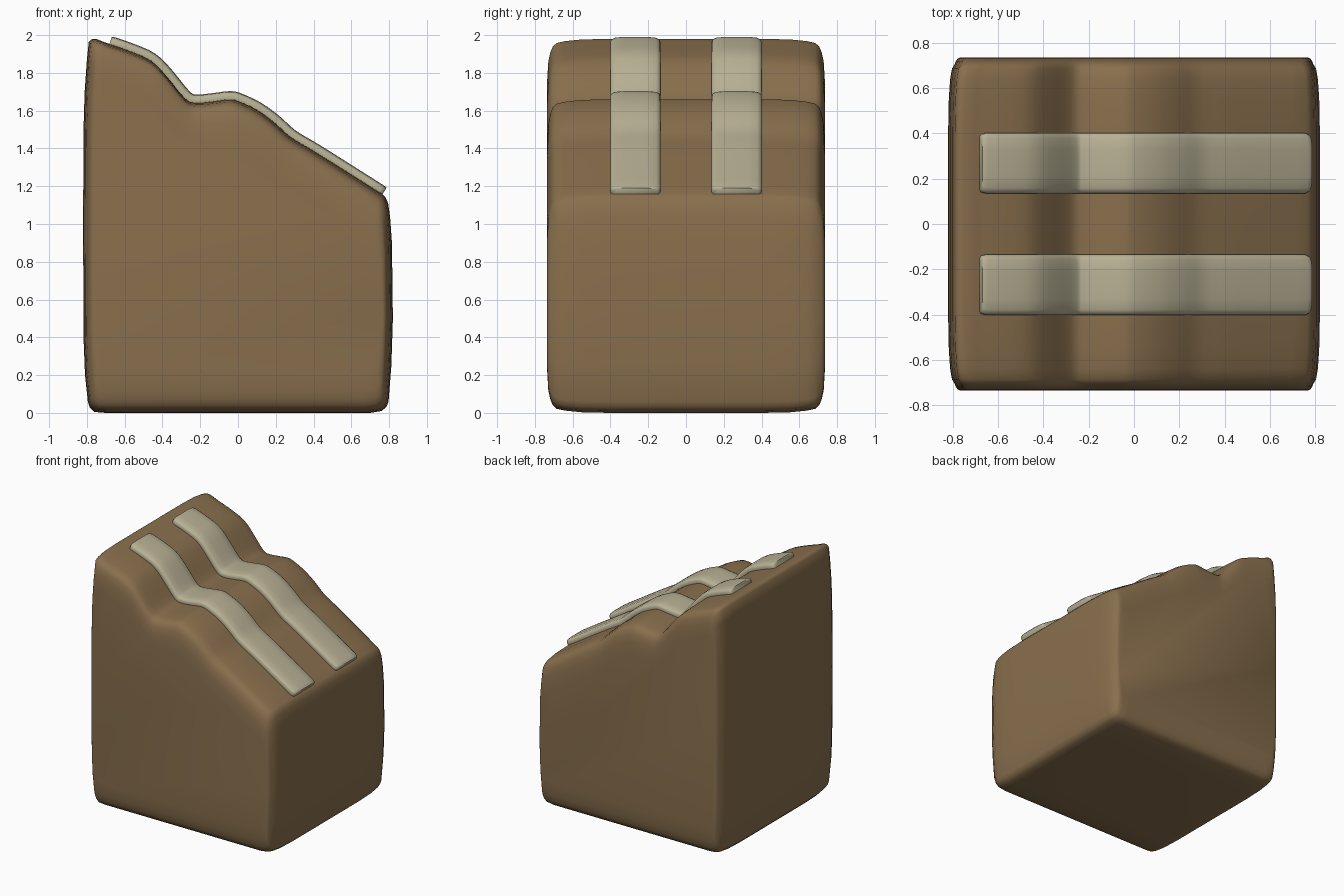
import bpy, bmesh
from mathutils import Vector

if "Cube" in bpy.data.objects:
    bpy.data.objects.remove(bpy.data.objects["Cube"])

# Wavy sloping top line (x, z), high end to low end
TOP = [(-.70, 1.96), (-.57, 1.915), (-.46, 1.865), (-.38, 1.785), (-.28, 1.665),
       (-.22, 1.643), (-.13, 1.65), (-.05, 1.66), (0, 1.652), (.1, 1.605),
       (.19, 1.54), (.28, 1.46), (.4, 1.388), (.58, 1.275), (.765, 1.158)]


def smooth_path(pts, n):
    """Catmull-Rom resampling of an open path."""
    p = [Vector(q) for q in pts]
    p = [2 * p[0] - p[1]] + p + [2 * p[-1] - p[-2]]
    out = []
    for a, b, c, d in zip(p, p[1:], p[2:], p[3:]):
        for i in range(n):
            t = i / n
            out.append(.5 * (2 * b + (c - a) * t + (2 * a - 5 * b + 4 * c - d) * t * t
                             + (3 * b - a - 3 * c + d) * t ** 3))
    return out + [p[-2]]


def material(name, rgb):
    m = bpy.data.materials.new(name)
    m.diffuse_color = (*rgb, 1)
    m.use_nodes = True
    m.node_tree.nodes["Principled BSDF"].inputs["Base Color"].default_value = m.diffuse_color
    return m


def loft(name, rings, mat, angle):
    """Skin closed rings of points and cap both ends."""
    bm = bmesh.new()
    vs = [[bm.verts.new(p) for p in r] for r in rings]
    for a, b in zip(vs, vs[1:]):
        for i in range(len(a)):
            j = (i + 1) % len(a)
            bm.faces.new((a[i], a[j], b[j], b[i]))
    bm.faces.new(vs[0])
    bm.faces.new(vs[-1])
    bmesh.ops.recalc_face_normals(bm, faces=bm.faces)
    me = bpy.data.meshes.new(name)
    bm.to_mesh(me)
    bm.free()
    ob = bpy.data.objects.new(name, me)
    bpy.context.collection.objects.link(ob)
    me.materials.append(mat)
    bpy.context.view_layer.objects.active = ob
    ob.select_set(True)
    bpy.ops.object.shade_smooth_by_angle(angle=angle)
    ob.select_set(False)
    return ob


brown = material("brown", (.25, .16, .075))
cream = material("cream", (.48, .44, .30))
path = smooth_path(TOP, 3)

# Body: side profile with slightly bulging ends, lofted across y with rounded edges
profile = [(-.76, .005), (-.785, .03), (-.795, .06), (-.81, .2), (-.818, .4), (-.82, 1),
           (-.818, 1.5), (-.812, 1.7), (-.80, 1.87), (-.79, 1.965), (-.775, 1.978), (-.75, 1.98)]
profile += [tuple(p) for p in path]
profile += [(.78, 1.143), (.795, 1.11), (.805, 1.04), (.815, .9), (.82, .5), (.812, .25),
            (.797, .06), (.785, .03), (.76, .01), (.7, 0), (-.7, 0)]
slices = [(.735, .055, .22), (.729, .042, .12), (.718, .034, .07), (.705, .029, .04),
          (.685, .017, .022), (.64, .009, .012), (.55, .003, .003), (.4, 0, 0)]
slices = [(-y, dx, dz) for y, dx, dz in slices] + slices[::-1]


def body_ring(y, dx, dz):
    ring = []
    for x, z in profile:
        h = 1.98 - (x + .75) * .83 / 1.53
        ring.append((x * (1 - dx / .82), y, z + dz * (1 - 2 * z / h)))
    return ring


loft("body", [body_ring(*s) for s in slices], brown, .9)

# Strips: crowned bands that follow the wavy top
half = [(.128, -.015), (.133, .0), (.133, .018), (.127, .031), (.11, .039), (.06, .043)]
section = half + [(-y, h) for y, h in half[::-1]]
spine = path[1:]
ends = {0: .9, 1: 1}


def strip_rings(yc):
    pts = list(spine)
    first, last = (pts[1] - pts[0]).normalized(), (pts[-1] - pts[-2]).normalized()
    start, stop = Vector((-.681, 1.953)), pts[-1]
    pts = [start, start + first * .006, start + first * .025] + [p for p in pts if p.x > -.64]
    pts = pts[:-1] + [stop - last * .025, stop - last * .006, stop]
    rings, n = [], len(pts)
    for i, p in enumerate(pts):
        t = (pts[min(i + 1, n - 1)] - pts[max(i - 1, 0)]).normalized()
        nx, nz = -t.y, t.x
        e = min(i, n - 1 - i)
        w, k = ((.89, .9), (.96, .97), (1, 1))[min(e, 2)]
        rings.append([(p.x + nx * h * k, yc + y * w, p.y + nz * h * k) for y, h in section])
    return rings


for side, yc in (("front", -.268), ("back", .268)):
    loft(side + "_strip", strip_rings(yc), cream, .9)
